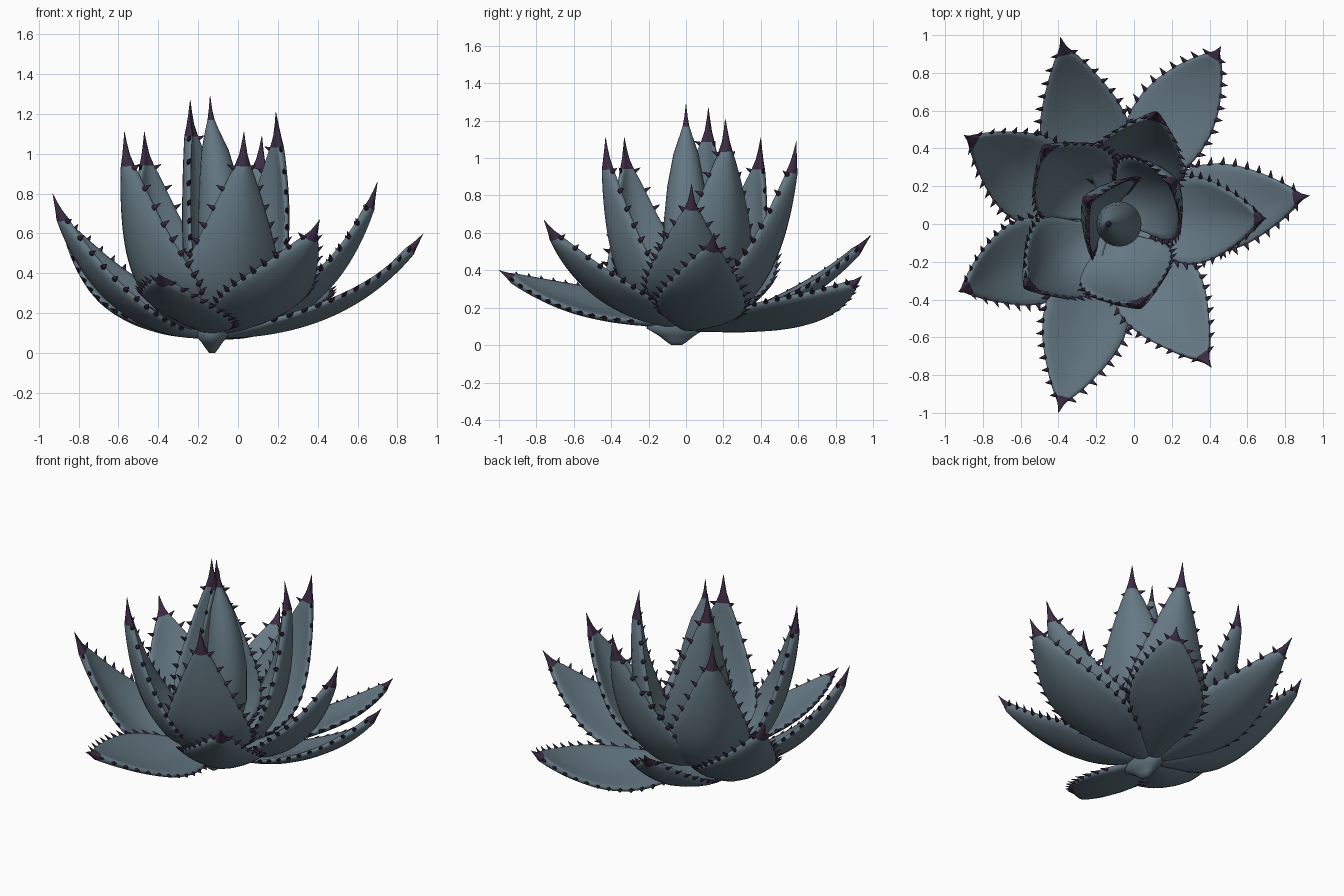
import bpy, bmesh, math
from mathutils import Vector, Matrix

cube = bpy.data.objects.get("Cube")
if cube:
    bpy.data.objects.remove(cube, do_unlink=True)


def make_material(name, colour):
    mat = bpy.data.materials.new(name)
    mat.use_nodes = True
    mat.diffuse_color = (*colour, 1)
    bsdf = next(n for n in mat.node_tree.nodes if n.type == 'BSDF_PRINCIPLED')
    bsdf.inputs["Base Color"].default_value = (*colour, 1)
    bsdf.inputs["Roughness"].default_value = 0.7
    return mat


LEAF = make_material("blue_green_leaf", (0.13, 0.19, 0.23))
SPINE = make_material("dark_purple_spine", (0.045, 0.025, 0.057))
CENTRE = Vector((-0.13, 0, 0))
UP = Vector((0, 0, 1))
RINGS, SIDES, TEETH = 32, 20, 12
# Half width along the leaf: fraction of length, fraction of full width
OUTLINE = [(0, .2), (.1, .43), (.2, .71), (.3, .91), (.4, 1), (.5, .98),
           (.6, .87), (.7, .69), (.8, .47), (.87, .28), (.92, .11),
           (.95, .06), (1, .004)]


def lookup(t, table):
    for (a, va), (b, vb) in zip(table, table[1:]):
        if t <= b:
            return va + (vb - va) * (t - a) / (b - a)
    return table[-1][1]


def finish(bm, name):
    bmesh.ops.recalc_face_normals(bm, faces=bm.faces)
    for f in bm.faces:
        f.smooth = True
    mesh = bpy.data.meshes.new(name)
    bm.to_mesh(mesh)
    bm.free()
    mesh.materials.append(LEAF)
    mesh.materials.append(SPINE)
    obj = bpy.data.objects.new(name, mesh)
    bpy.context.collection.objects.link(obj)


def skin(bm, rings, spine_start):
    """Bridge rings of points into a closed tube with a dark end."""
    loops = [[bm.verts.new(p) for p in ring] for ring in rings]
    n = len(loops[0])
    for i, (lo, hi) in enumerate(zip(loops, loops[1:])):
        for j in range(n):
            f = bm.faces.new((lo[j], lo[(j + 1) % n], hi[(j + 1) % n], hi[j]))
            f.material_index = int(i / (len(rings) - 1) >= spine_start)
    bm.faces.new(loops[0])
    bm.faces.new(loops[-1]).material_index = int(spine_start < 1)


def add_tooth(bm, point, outward, along, length):
    """Thorn with a base drawn out along the leaf edge."""
    z = (outward + along * 0.45).normalized()
    y = z.cross(along).normalized()
    x = y.cross(z)
    turn = Matrix((x * 1.6, y, z)).transposed().to_4x4()
    place = Matrix.Translation(point + z * length * 0.3) @ turn
    made = bmesh.ops.create_cone(bm, cap_ends=True, segments=6, radius1=0.011,
                                 radius2=0.0005, depth=length, matrix=place)
    for f in {f for v in made["verts"] for f in v.link_faces}:
        f.material_index = 1


def make_leaf(name, tip, reach, low, width, cup, base_z, roll=0, twist=0):
    """Cupped fleshy leaf along a quadratic curve, with toothed edges."""
    tip = Vector(tip)
    out = Vector((tip.x, tip.y, 0)) - CENTRE
    start = CENTRE + out.normalized() * 0.04 + UP * base_z
    bend = CENTRE + out * reach + UP * low
    side = UP.cross(out).normalized() * math.cos(roll) - UP * math.sin(roll)
    side = Matrix.Rotation(twist, 3, 'Z') @ side

    def frame(t):
        pos = start * (1 - t) ** 2 + bend * 2 * t * (1 - t) + tip * t * t
        tangent = ((bend - start) * (1 - t) + (tip - bend) * t).normalized()
        return pos, tangent.cross(side).normalized()

    def surface(t, u):
        pos, up = frame(t)
        w = width * lookup(t, OUTLINE)
        return pos + side * u * w + up * cup * w * abs(u) ** 1.6

    bm = bmesh.new()
    rings = []
    for i in range(RINGS + 1):
        t = i / RINGS
        up = frame(t)[1]
        thick = min(0.026, width * lookup(t, OUTLINE) * 0.8)
        ring = []
        for j in range(SIDES):
            a = 2 * math.pi * j / SIDES
            s = math.sin(a)
            lift = thick * math.copysign(abs(s) ** 0.6, s)
            ring.append(surface(t, math.cos(a)) + up * lift)
        rings.append(ring)
    skin(bm, rings, 0.9)
    # Marginal teeth
    for k in range(TEETH):
        t = 0.2 + 0.7 * k / (TEETH - 1)
        for s in (-1, 1):
            edge = surface(t, s)
            along = (surface(t + 0.02, s) - edge).normalized()
            outward = (edge - surface(t, s * 0.8)).normalized()
            add_tooth(bm, edge, outward, along, 0.05)
    finish(bm, name)


# name, tip, bend distance, bend height, half width, cup, base height,
# then optional roll and twist
LEAVES = [
    ("outer_leaf_back_right", (-.39, .99, .59), .58, .09, .24, .22, .1, .08),
    ("outer_leaf_back_left", (.46, .94, .37), .73, .08, .225, .15, .1, .25),
    ("outer_leaf_left", (.93, .15, .60), .67, .1, .24, .16, .1, .12),
    ("outer_leaf_front_left", (.41, -.76, .67), .62, .13, .24, .3, .12, .08),
    ("outer_leaf_front", (-.40, -1.0, .40), .6, .15, .235, .18, .12, .25),
    ("outer_leaf_front_right", (-.93, -.36, .80), .72, .09, .24, .27, .1, .25),
    ("outer_leaf_rear_right", (-.90, .47, .73), .7, .09, .24, .27, .1, .15),
    ("middle_leaf_left", (.70, .03, .86), .76, .11, .235, .35, .12, .06),
    ("inner_leaf_back_right", (-.47, .40, 1.11), .98, .15, .25, .4, .12),
    ("inner_leaf_back", (.12, .59, 1.09), .86, .14, .25, .4, .12, 0, .13),
    ("inner_leaf_right", (-.57, -.33, 1.11), .94, .15, .245, .42, .12),
    ("inner_leaf_front", (.03, -.43, 1.11), .97, .15, .26, .33, .12),
    ("centre_leaf_left", (.19, .21, 1.21), 1.3, .22, .255, .38, .13),
    ("centre_leaf_right", (-.24, .12, 1.27), 1.3, .25, .23, .6, .13, 0, .3),
]
for leaf in LEAVES:
    make_leaf(*leaf)


def make_spindle(name, profile, y, y_scale, spine_start):
    """Round or oval part from (x, z, radius) rings."""
    bm = bmesh.new()
    rings = [[Vector((x + r * math.cos(a), y + y_scale * r * math.sin(a), z))
              for a in (2 * math.pi * j / SIDES for j in range(SIDES))]
             for x, z, r in profile]
    skin(bm, rings, spine_start)
    finish(bm, name)


# Furled bud at the heart and the short oval root below
make_spindle("central_bud", [(-.12, .1, .05), (-.1, .25, .09), (-.08, .45, .12),
             (-.08, .65, .12), (-.095, .85, .1), (-.115, 1.02, .068),
             (-.13, 1.12, .034), (-.135, 1.17, .018), (-.138, 1.22, .009),
             (-.14, 1.29, .001)], 0, 1, .7)
make_spindle("root_stem", [(-.13, 0, .015), (-.13, .02, .03), (-.13, .05, .05),
             (-.13, .09, .085), (-.13, .14, .07)], -.05, 1.9, 2)
